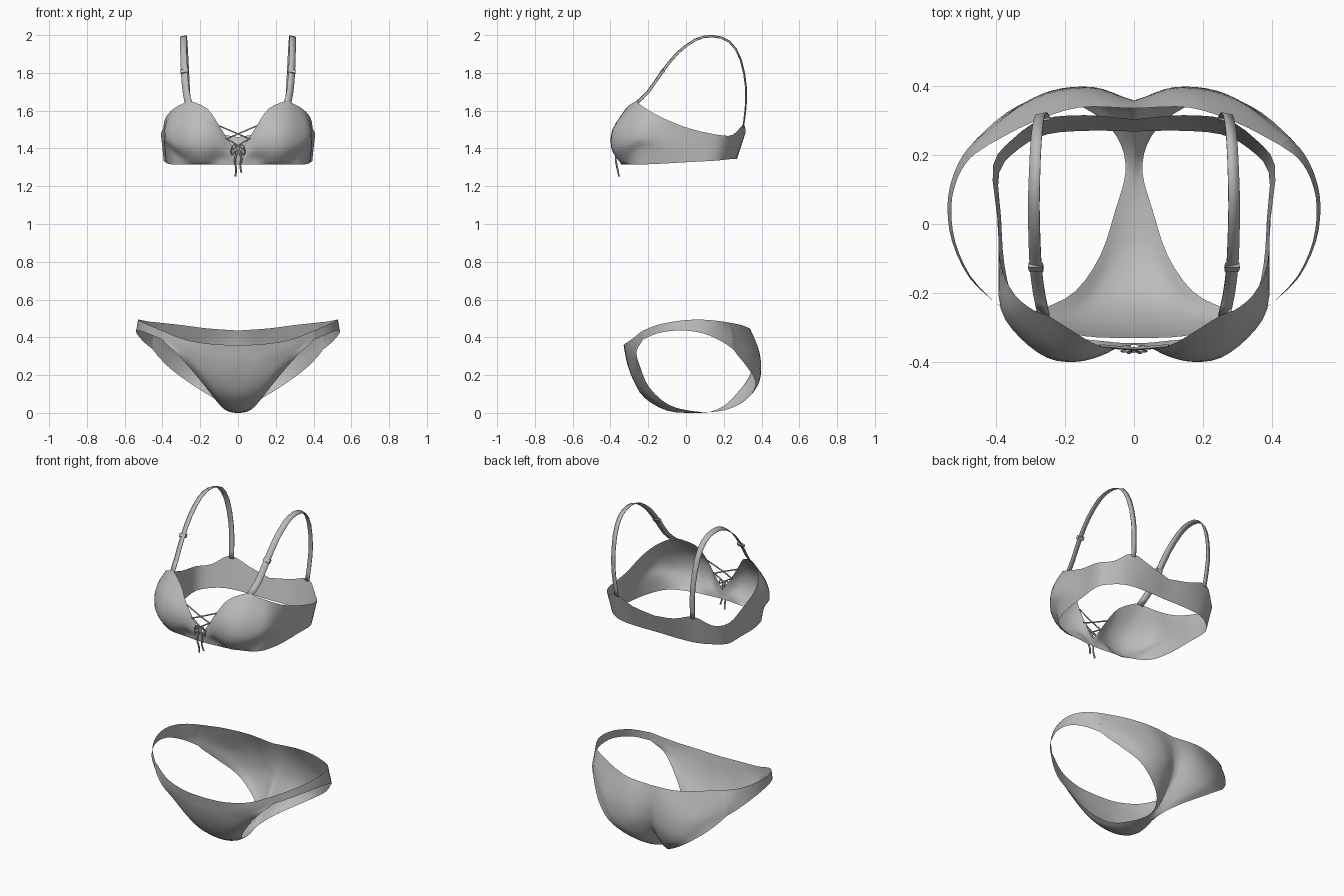
import bpy, bmesh, math
from mathutils import Vector

grey = bpy.data.materials.new("soft_grey")
grey.diffuse_color = (0.5, 0.5, 0.5, 1)


def spline(pts, per):
    """Smooth curve through the points, with `per` steps in each span."""
    p = [Vector(q) for q in pts]
    p = [2 * p[0] - p[1]] + p + [2 * p[-1] - p[-2]]
    out = []
    for i in range(1, len(p) - 2):
        a, b, c, d = p[i - 1:i + 3]
        for k in range(per):
            t = k / per
            out.append(0.5 * (2 * b + (c - a) * t + (2 * a - 5 * b + 4 * c - d) * t * t
                              + (3 * b - a - 3 * c + d) * t ** 3))
    return out + [p[-2]]


def finish(ob, smooth=True):
    ob.data.materials.append(grey)
    if smooth:
        for f in ob.data.polygons:
            f.use_smooth = True
    return ob


def mirror(ob):
    m = ob.modifiers.new("mirror", 'MIRROR')
    m.use_axis[0] = True
    m.merge_threshold = 0.0005
    return ob


def sheet(name, rows):
    """Surface from equal-length rows of points."""
    bm = bmesh.new()
    grid = [[bm.verts.new(p) for p in r] for r in rows]
    for a, b in zip(grid, grid[1:]):
        for j in range(len(a) - 1):
            bm.faces.new((a[j], b[j], b[j + 1], a[j + 1]))
    me = bpy.data.meshes.new(name)
    bm.to_mesh(me)
    bm.free()
    ob = bpy.data.objects.new(name, me)
    bpy.context.collection.objects.link(ob)
    return finish(ob)


def loft(name, ribs, across, along):
    """Surface through ribs; every rib is resampled to `across` steps."""
    rows = [spline(r, across // (len(r) - 1)) for r in ribs]
    cols = [spline(c, along) for c in zip(*rows)]
    return sheet(name, list(zip(*cols)))


def tube(name, pts, radius, per=4):
    cu = bpy.data.curves.new(name, 'CURVE')
    cu.dimensions = '3D'
    cu.bevel_depth = radius
    cu.bevel_resolution = 1
    cu.use_fill_caps = True
    path = spline(pts, per)
    s = cu.splines.new('POLY')
    s.points.add(len(path) - 1)
    for q, p in zip(s.points, path):
        q.co = (*p, 1)
    cu.materials.append(grey)
    ob = bpy.data.objects.new(name, cu)
    bpy.context.collection.objects.link(ob)
    return ob


# Brief: ribs from the centre line out to the leg edge, front waist to crotch
front_ribs = [
    [(0, -.33, .358), (.14, -.325, .365), (.28, -.29, .388), (.40, -.23, .435)],
    [(0, -.322, .31), (.14, -.316, .318), (.28, -.286, .342), (.40, -.23, .387)],
    [(0, -.311, .26), (.115, -.308, .268), (.23, -.288, .29), (.335, -.262, .325)],
    [(0, -.28, .175), (.09, -.279, .18), (.18, -.267, .20), (.265, -.245, .25)],
    [(0, -.22, .08), (.06, -.218, .085), (.12, -.21, .10), (.17, -.195, .135)],
    [(0, -.10, .012), (.035, -.10, .016), (.067, -.098, .026), (.097, -.09, .042)],
    [(0, .04, .0), (.019, .04, .001), (.037, .04, .004), (.054, .04, .009)],
    [(0, .14, .009), (.008, .141, .008), (.017, .143, .007), (.025, .146, .006)],
]
# Brief: crotch up over the seat to the back waist
back_ribs = [
    [(0, .215, .048), (.012, .22, .042), (.025, .225, .032), (.038, .23, .022)],
    [(0, .275, .11), (.03, .293, .09), (.06, .303, .07), (.09, .30, .056)],
    [(0, .315, .16), (.06, .345, .13), (.12, .357, .112), (.175, .35, .106)],
    [(0, .34, .205), (.09, .378, .175), (.18, .388, .165), (.27, .368, .168)],
    [(0, .352, .25), (.11, .395, .228), (.24, .386, .222), (.37, .322, .245)],
    [(0, .358, .30), (.14, .395, .287), (.30, .358, .295), (.45, .252, .335)],
    [(0, .355, .345), (.15, .382, .345), (.31, .332, .358), (.452, .247, .383)],
    [(0, .347, .392), (.155, .36, .40), (.31, .308, .415), (.438, .24, .432)],
    [(0, .335, .436), (.16, .337, .447), (.30, .292, .465), (.42, .23, .478)],
]
mirror(loft("brief", front_ribs + back_ribs, 12, 3))

# Brief: narrow hip strips joining the front and back panels
hip_ribs = [
    [(.40, -.23, .387), (.40, -.23, .435)],
    [(.477, -.155, .42), (.474, -.15, .466)],
    [(.527, -.05, .436), (.518, -.05, .486)],
    [(.54, .05, .43), (.529, .05, .494)],
    [(.527, .13, .407), (.512, .13, .491)],
    [(.495, .20, .372), (.475, .19, .484)],
    [r[3] for r in back_ribs[5:]],
]
mirror(loft("hip_strip", hip_ribs, 12, 3))

# Bra body: columns from lower edge to neckline, centre front round the cup
cup_cols = [
    [(0, -.345, 1.315), (0, -.350, 1.37)],
    [(.04, -.344, 1.315), (.04, -.354, 1.37), (.04, -.354, 1.425)],
    [(.10, -.338, 1.315), (.10, -.347, 1.348), (.10, -.380, 1.40), (.10, -.380, 1.47), (.105, -.35, 1.53)],
    [(.17, -.33, 1.315), (.17, -.354, 1.332), (.17, -.395, 1.40), (.17, -.390, 1.50), (.162, -.32, 1.61)],
    [(.24, -.312, 1.315), (.24, -.340, 1.335), (.25, -.386, 1.41), (.25, -.368, 1.52), (.25, -.265, 1.65)],
    [(.30, -.285, 1.315), (.307, -.297, 1.36), (.33, -.328, 1.42), (.325, -.312, 1.52), (.29, -.25, 1.638)],
    [(.345, -.235, 1.315), (.362, -.237, 1.40), (.385, -.248, 1.45), (.378, -.235, 1.53), (.345, -.205, 1.607)],
]
# Bra body: side wing and back band
band_cols = [
    [(.375, -.12, 1.32), (.392, -.12, 1.44), (.385, -.12, 1.56)],
    [(.385, .02, 1.328), (.396, .02, 1.505)],
    [(.39, .15, 1.335), (.408, .17, 1.472)],
    [(.33, .22, 1.342), (.35, .247, 1.472)],
    [(.25, .26, 1.345), (.265, .303, 1.525)],
    [(.13, .27, 1.345), (.14, .315, 1.485)],
    [(0, .268, 1.345), (0, .303, 1.46)],
]
mirror(loft("bra_body", cup_cols + band_cols, 12, 3))

# Shoulder straps: flat tilted ribbons from cup top to back band
strap_path = spline([
    (.262, -.262, 1.64), (.275, -.20, 1.70), (.284, -.13, 1.80), (.288, -.05, 1.90),
    (.29, .05, 1.975), (.288, .14, 1.994), (.284, .23, 1.965), (.278, .29, 1.87),
    (.27, .318, 1.72), (.262, .314, 1.60), (.256, .302, 1.51)], 2)
rows = []
last = len(strap_path) - 1
for i, p in enumerate(strap_path):
    w = .018 - .004 * i / last
    run = strap_path[min(i + 1, last)] - strap_path[max(i - 1, 0)]
    inward = run.cross(Vector((1, 0, 0))).normalized()
    if inward.dot(Vector((p.x, .05, 1.6)) - p) < 0:
        inward = -inward
    side = Vector((w, 0, 0)) + inward * w * .4 * (1 - .6 * i / last)
    rows.append((p - side, p + side))
strap = sheet("shoulder_strap", rows)
sol = strap.modifiers.new("thickness", 'SOLIDIFY')
sol.thickness = .004
sol.offset = 0
mirror(strap)

# Strap sliders
for s in (-1, 1):
    bpy.ops.mesh.primitive_cube_add(size=1, location=(s * .284, -.125, 1.807))
    ob = bpy.context.object
    ob.name = "strap_slider"
    ob.scale = (.042, .016, .022)
    ob.rotation_euler = (math.radians(-38), s * math.radians(10), 0)
    finish(ob, False)

# Criss-cross lacing, bow loops and hanging tails
for s in (-1, 1):
    tube("upper_lace", [(s * .10, -.352, 1.52), (0, -.360, 1.477), (-s * .062, -.358, 1.45)], .004)
    tube("lower_lace", [(s * .065, -.357, 1.455), (0, -.362, 1.415), (-s * .035, -.357, 1.39)], .004)
    tube("bow_loop", [(0, -.362, 1.40), (s * .02, -.368, 1.42), (s * .035, -.368, 1.395),
                      (s * .033, -.368, 1.365), (s * .018, -.368, 1.38), (0, -.362, 1.398)], .0035)
tube("left_tail", [(0, -.364, 1.40), (-.016, -.372, 1.34), (-.010, -.363, 1.29), (-.014, -.354, 1.252)], .005)
tube("right_tail", [(0, -.364, 1.40), (.018, -.372, 1.35), (.012, -.366, 1.31), (.018, -.358, 1.272)], .005)

# Bow knot
bpy.ops.mesh.primitive_uv_sphere_add(segments=10, ring_count=6, radius=.009, location=(0, -.364, 1.40))
bpy.context.object.name = "bow_knot"
finish(bpy.context.object)
